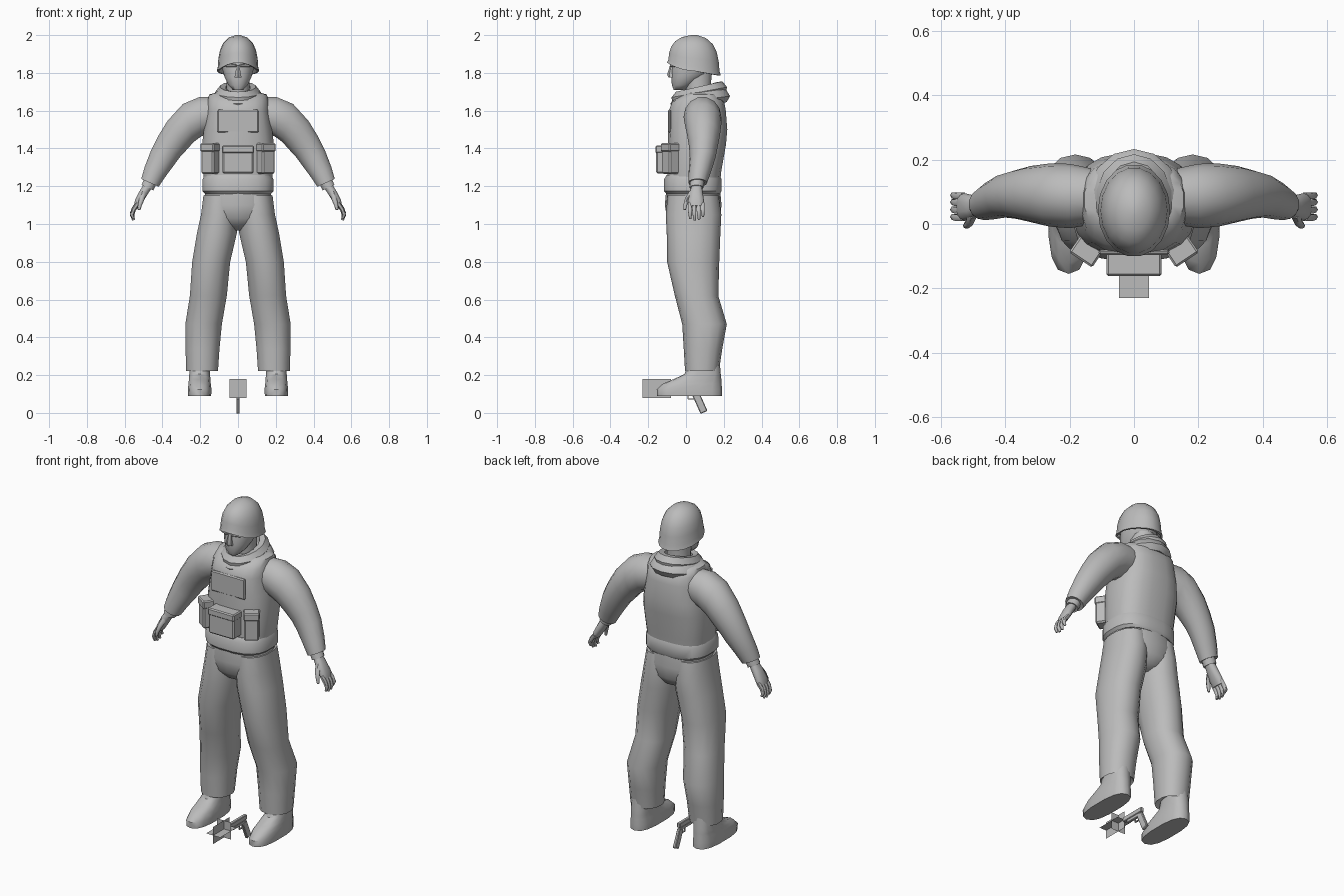
import bpy, bmesh, math
from mathutils import Vector, Matrix

GREY = bpy.data.materials.new("plain grey")
GREY.diffuse_color = (0.5, 0.5, 0.5, 1)


def finish(name, bm, angle=40):
    """Turn a bmesh into a shaded, coloured object."""
    bmesh.ops.recalc_face_normals(bm, faces=bm.faces)
    me = bpy.data.meshes.new(name)
    bm.to_mesh(me)
    bm.free()
    me.materials.append(GREY)
    me.shade_smooth()
    me.set_sharp_from_angle(angle=math.radians(angle))
    ob = bpy.data.objects.new(name, me)
    bpy.context.collection.objects.link(ob)
    return ob


def skin(bm, rings, caps=True, closed=False):
    """Bridge lists of points into a tube."""
    vs = [[bm.verts.new(p) for p in r] for r in rings]
    n = len(vs[0])
    pairs = list(zip(vs, vs[1:])) + ([(vs[-1], vs[0])] if closed else [])
    for a, b in pairs:
        for i in range(n):
            j = (i + 1) % n
            bm.faces.new((a[i], a[j], b[j], b[i]))
    if caps and not closed:
        bm.faces.new(vs[0])
        bm.faces.new(vs[-1])


def loft(name, rings, n=14, p=2.0, side=1, angle=40):
    """Rings are (x, y, z, half width, half depth, tilt about y in degrees)."""
    out = []
    for r in rings:
        x, y, z, ra, rb = r[:5]
        t = math.radians(r[5]) if len(r) > 5 else 0
        pts = []
        for i in range(n):
            a = 2 * math.pi * (i + 0.5) / n
            c, s = math.cos(a), math.sin(a)
            u = math.copysign(abs(c) ** (2 / p), c) * ra
            v = math.copysign(abs(s) ** (2 / p), s) * rb
            pts.append(((x + u * math.cos(t)) * side, y + v, z + u * math.sin(t)))
        out.append(pts)
    bm = bmesh.new()
    skin(bm, out)
    return finish(name, bm, angle)


def box(name, c, size, rz=0, rx=0, bevel=0.0):
    bm = bmesh.new()
    bmesh.ops.create_cube(bm, size=1)
    bmesh.ops.scale(bm, vec=size, verts=bm.verts)
    if bevel:
        bmesh.ops.bevel(bm, geom=bm.edges[:], offset=bevel, segments=1, affect='EDGES')
    m = Matrix.Translation(c) @ Matrix.Rotation(math.radians(rz), 4, 'Z') @ Matrix.Rotation(math.radians(rx), 4, 'X')
    bmesh.ops.transform(bm, matrix=m, verts=bm.verts)
    return finish(name, bm, 30)


def tube(name, pts, radii, side=1, n=6):
    """Limb-like tube along a path of points."""
    P = [Vector((x * side, y, z)) for x, y, z in pts]
    rings = []
    for i, q in enumerate(P):
        d = (P[min(i + 1, len(P) - 1)] - P[max(i - 1, 0)]).normalized()
        u = d.cross(Vector((0, 1, 0.01))).normalized()
        v = d.cross(u)
        rings.append([q + (u * math.cos(k * 2 * math.pi / n) + v * math.sin(k * 2 * math.pi / n)) * radii[i]
                      for k in range(n)])
    bm = bmesh.new()
    skin(bm, rings)
    return finish(name, bm, 60)


def plane(name, pts):
    bm = bmesh.new()
    bm.faces.new([bm.verts.new(p) for p in pts])
    return finish(name, bm)


# helmet: dome whose rim is high at the brow and low at the nape
rings = []
for f, r in ((0.12, 0.85), (0, 0.97), (0, 1.06), (0.12, 1.01), (0.35, 0.98), (0.58, 0.90),
             (0.78, 0.74), (0.93, 0.47), (1, 0.12)):
    ring = []
    for i in range(18):
        a = 2 * math.pi * i / 18
        c, s = math.cos(a), math.sin(a)
        rim = 1.81 + (0.045 * s * s if s < 0 else -0.025 * s)
        ring.append((0.106 * r * c, 0.042 + 0.136 * r * s, rim + (2.0 - rim) * f))
    rings.append(ring)
bm = bmesh.new()
skin(bm, rings)
finish("helmet", bm, 45)

# head, nose, brow goggles and neck
loft("head", [(0, -0.035, 1.71, 0.028, 0.03), (0, -0.02, 1.735, 0.052, 0.055),
              (0, 0.01, 1.775, 0.072, 0.087), (0, 0.035, 1.815, 0.083, 0.112),
              (0, 0.04, 1.84, 0.085, 0.112), (0, 0.04, 1.9, 0.08, 0.11)], 14, 2.1, angle=60)
loft("nose", [(0, -0.075, 1.775, 0.022, 0.018), (0, -0.078, 1.79, 0.018, 0.022),
              (0, -0.07, 1.84, 0.009, 0.015)], 6)
for s in (1, -1):
    box("brow", (s * 0.035, -0.066, 1.838), (0.055, 0.025, 0.016), rz=s * 18, bevel=0.004)
loft("neck", [(0, 0.075, 1.58, 0.075, 0.075), (0, 0.065, 1.7, 0.062, 0.065),
              (0, 0.06, 1.8, 0.062, 0.08)], 12)

# scarf: folded collar rising towards the back
def collar(name, rx, front, back, zf, zb, section):
    cy, ry, rs = (front + back) / 2, (back - front) / 2, []
    for i in range(14):
        a = 2 * math.pi * i / 14 + math.pi / 2
        c, s = math.cos(a), math.sin(a)
        z = zf + (zb - zf) * (s + 1) / 2
        rs.append([((rx + o) * c, cy + (ry + o) * s, z + h) for o, h in section])
    b = bmesh.new()
    skin(b, rs, closed=True)
    finish(name, b, 45)

collar("scarf_lower_fold", 0.108, -0.045, 0.195, 1.645, 1.685,
       ((-0.05, -0.02), (0.02, -0.04), (0.038, -0.008), (0.015, 0.03), (-0.02, 0.04), (-0.045, 0.02)))
collar("scarf_upper_fold", 0.088, -0.045, 0.185, 1.67, 1.725,
       ((-0.03, -0.03), (0.025, -0.035), (0.032, 0.0), (0.008, 0.03), (-0.022, 0.026)))

# armoured vest and belt
loft("vest", [(0, 0.04, 1.2, 0.178, 0.14), (0, 0.045, 1.28, 0.186, 0.143),
              (0, 0.058, 1.42, 0.192, 0.155), (0, 0.062, 1.5, 0.182, 0.158),
              (0, 0.06, 1.6, 0.165, 0.152), (0, 0.065, 1.65, 0.162, 0.138),
              (0, 0.075, 1.685, 0.155, 0.095), (0, 0.075, 1.695, 0.12, 0.07)], 20, 2.7, angle=50)
box("chest_flap", (0, -0.088, 1.545), (0.22, 0.016, 0.12), bevel=0.006)
loft("belt", [(0, 0.038, 1.16, 0.175, 0.143), (0, 0.036, 1.175, 0.19, 0.154),
              (0, 0.036, 1.235, 0.19, 0.154), (0, 0.038, 1.26, 0.176, 0.142)], 20, 2.7, angle=35)

# belly pouches with flaps
box("front_pouch", (0, -0.118, 1.335), (0.165, 0.08, 0.135), bevel=0.008)
box("front_pouch_flap", (0, -0.118, 1.395), (0.17, 0.088, 0.04), bevel=0.006)
for s in (1, -1):
    box("side_pouch", (s * 0.138, -0.07, 1.34), (0.08, 0.092, 0.15), rz=s * 34, bevel=0.008)
    box("side_pouch_flap", (s * 0.138, -0.07, 1.405), (0.086, 0.1, 0.045), rz=s * 34, bevel=0.006)

# trousers seat
loft("trouser_seat", [(0, 0.038, 1.19, 0.172, 0.142), (0, 0.038, 1.1, 0.188, 0.15),
                      (0, 0.04, 1.03, 0.175, 0.14), (0, 0.045, 0.985, 0.1, 0.105),
                      (0, 0.045, 0.965, 0.04, 0.06)], 18, 2.3, angle=60)

for s in (1, -1):
    # baggy trouser leg
    loft("trouser_leg", [(0.095, 0.038, 1.15, 0.09, 0.135), (0.1, 0.04, 1.05, 0.098, 0.147),
                         (0.112, 0.04, 0.95, 0.108, 0.142), (0.142, 0.038, 0.8, 0.103, 0.138),
                         (0.157, 0.056, 0.62, 0.1, 0.115), (0.182, 0.098, 0.47, 0.099, 0.118),
                         (0.188, 0.09, 0.34, 0.092, 0.102), (0.19, 0.085, 0.222, 0.086, 0.09),
                         (0.19, 0.085, 0.25, 0.06, 0.07)], 14, 2.2, s, 55)
    # boot
    loft("boot", [(0.203, 0.018, 0.09, 0.062, 0.172), (0.203, 0.018, 0.125, 0.064, 0.173),
                  (0.203, 0.033, 0.155, 0.06, 0.155), (0.203, 0.06, 0.178, 0.058, 0.127),
                  (0.203, 0.088, 0.205, 0.056, 0.096), (0.2, 0.098, 0.28, 0.052, 0.08)], 14, 2.6, s, 45)
    # sleeve and cuff
    loft("sleeve", [(0.12, 0.085, 1.58, 0.095, 0.085, 92), (0.2, 0.087, 1.568, 0.106, 0.1, 86),
                    (0.263, 0.09, 1.535, 0.107, 0.098, 74), (0.322, 0.093, 1.47, 0.094, 0.087, 56),
                    (0.365, 0.092, 1.41, 0.082, 0.076, 44), (0.4, 0.088, 1.35, 0.074, 0.068, 32),
                    (0.44, 0.073, 1.275, 0.062, 0.059, 26), (0.466, 0.062, 1.218, 0.052, 0.05, 24),
                    (0.466, 0.062, 1.222, 0.035, 0.035, 24)], 14, 2, s, 55)
    loft("cuff", [(0.462, 0.06, 1.23, 0.037, 0.038, 24), (0.48, 0.056, 1.192, 0.036, 0.037, 24),
                  (0.48, 0.056, 1.195, 0.024, 0.026, 24)], 10, 2, s)
    # palm, fingers and thumb
    loft("palm", [(0.478, 0.056, 1.2, 0.024, 0.028, 24), (0.5, 0.053, 1.165, 0.024, 0.036, 24),
                  (0.526, 0.053, 1.12, 0.021, 0.043, 24), (0.538, 0.054, 1.092, 0.015, 0.04, 22)],
         10, 2.3, s, 60)
    for y, drop in ((0.02, 0.008), (0.043, 0.0), (0.066, 0.004), (0.087, 0.02)):
        tube("finger", [(0.53, y, 1.11), (0.552, y, 1.075 + drop * 0.3), (0.561, y + 0.002, 1.045 + drop * 0.7),
                        (0.553, y + 0.003, 1.02 + drop)], (0.012, 0.0115, 0.0105, 0.007), s)
    tube("thumb", [(0.5, 0.03, 1.165), (0.51, 0.006, 1.13), (0.52, -0.004, 1.1), (0.524, -0.007, 1.075)],
         (0.016, 0.014, 0.011, 0.007), s)

# pistol lying between the boots
box("pistol_slide", (0, -0.005, 0.127), (0.02, 0.15, 0.028), bevel=0.003)
box("pistol_frame", (0, 0.005, 0.104), (0.016, 0.11, 0.02), bevel=0.003)
box("pistol_grip", (0, 0.073, 0.053), (0.018, 0.04, 0.11), rx=24, bevel=0.004)
box("trigger_guard_bottom", (0, 0.028, 0.074), (0.008, 0.035, 0.005))
box("trigger_guard_front", (0, 0.011, 0.086), (0.008, 0.005, 0.026))

# crossed muzzle flash cards
y0, y1, z0, z1, w = -0.23, -0.08, 0.08, 0.18, 0.046
zm, ym = 0.13, -0.13
plane("flash_card_upright", [(0, y0, z0), (0, y1, z0), (0, y1, z1), (0, y0, z1)])
plane("flash_card_flat", [(-w, y0, zm), (w, y0, zm), (w, y1, zm), (-w, y1, zm)])
plane("flash_card_cross", [(-w, ym, z0), (w, ym, z0), (w, ym, z1), (-w, ym, z1)])
